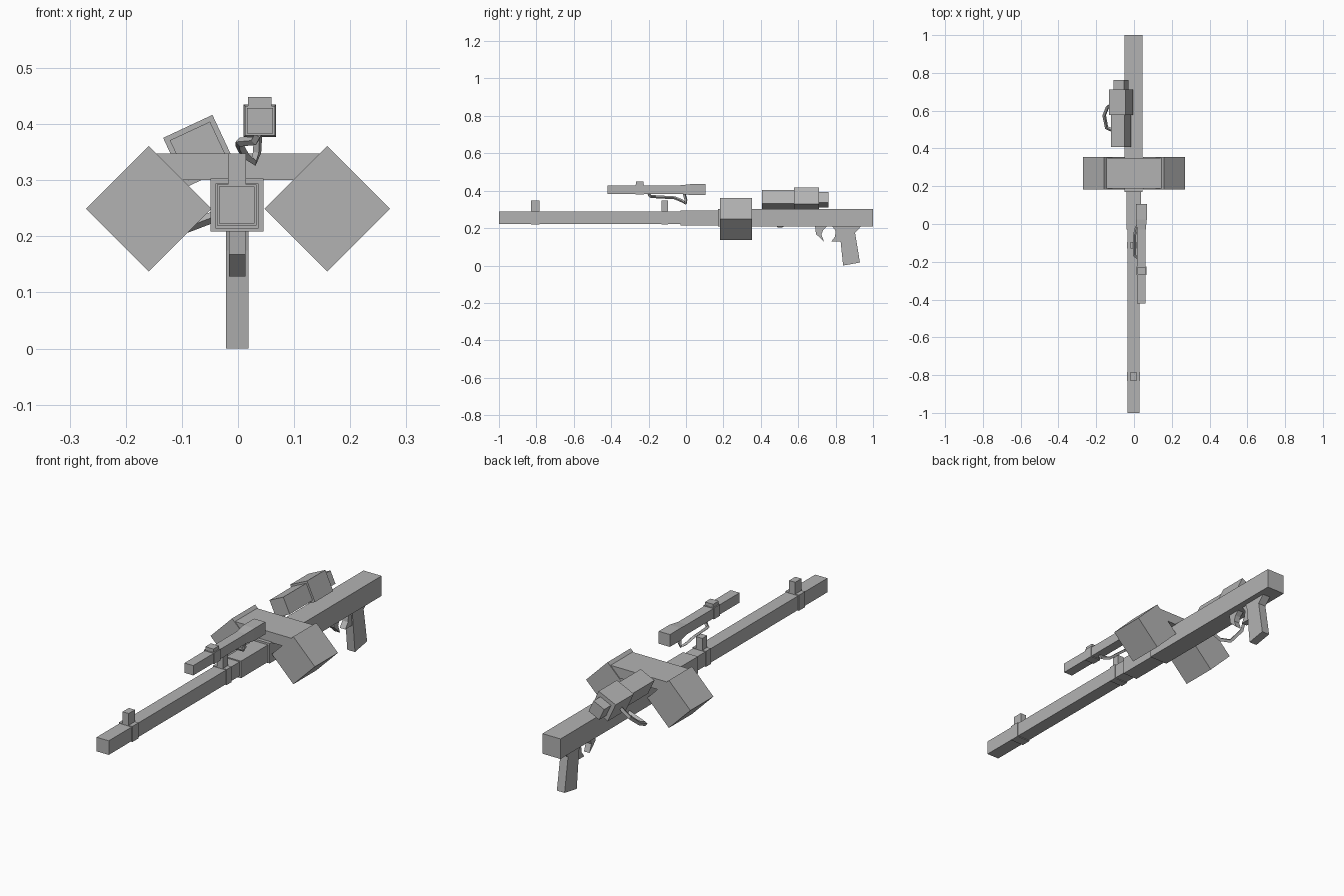
import bpy, bmesh, math
from mathutils import Matrix, Vector

cube = bpy.data.objects.get("Cube")
if cube:
    bpy.data.objects.remove(cube, do_unlink=True)

grey = bpy.data.materials.new("plain_grey")
grey.use_nodes = True
grey.diffuse_color = (0.45, 0.45, 0.45, 1)
grey.node_tree.nodes["Principled BSDF"].inputs["Base Color"].default_value = grey.diffuse_color


def add(name, mesh):
    mesh.name = name
    mesh.materials.clear()
    mesh.materials.append(grey)
    obj = bpy.data.objects.new(name, mesh)
    bpy.context.collection.objects.link(obj)
    return obj


def finish(name, bm):
    bmesh.ops.recalc_face_normals(bm, faces=bm.faces)
    mesh = bpy.data.meshes.new(name)
    bm.to_mesh(mesh)
    bm.free()
    return add(name, mesh)


def box(name, x, z, width, height, y0, y1, roll=0):
    """Box centred on (x, z), running from y0 to y1, rolled about its length."""
    bm = bmesh.new()
    bmesh.ops.create_cube(bm, size=1)
    m = (Matrix.Translation((x, (y0 + y1) / 2, z))
         @ Matrix.Rotation(math.radians(-roll), 4, 'Y')
         @ Matrix.Diagonal((width, y1 - y0, height, 1)))
    bmesh.ops.transform(bm, matrix=m, verts=bm.verts)
    return finish(name, bm)


def loft(name, x, z, stations):
    """Square tube through (y, width) stations."""
    bm = bmesh.new()
    rings = []
    for y, w in stations:
        h = w / 2
        rings.append([bm.verts.new((x + sx * h, y, z + sz * h))
                      for sx, sz in ((-1, -1), (1, -1), (1, 1), (-1, 1))])
    for a, b in zip(rings, rings[1:]):
        for i in range(4):
            j = (i + 1) % 4
            bm.faces.new((a[i], a[j], b[j], b[i]))
    bm.faces.new(rings[0])
    bm.faces.new(rings[-1])
    return finish(name, bm)


def prism(name, profile, x, width):
    """Side profile of (y, z) points pushed out along x."""
    bm = bmesh.new()
    face = bm.faces.new([bm.verts.new((x - width / 2, y, z)) for y, z in profile])
    out = bmesh.ops.extrude_face_region(bm, geom=[face])
    verts = [v for v in out["geom"] if isinstance(v, bmesh.types.BMVert)]
    bmesh.ops.translate(bm, verts=verts, vec=Vector((width, 0, 0)))
    return finish(name, bm)


def rod(name, points, radius):
    """Four-sided rod along a path."""
    curve = bpy.data.curves.new(name, 'CURVE')
    curve.dimensions = '3D'
    curve.bevel_depth = radius
    curve.bevel_resolution = 0
    curve.use_fill_caps = True
    spline = curve.splines.new('POLY')
    spline.points.add(len(points) - 1)
    for p, co in zip(spline.points, points):
        p.co = (*co, 1)
    temp = bpy.data.objects.new(name + "_path", curve)
    mesh = bpy.data.meshes.new_from_object(temp)
    bpy.data.objects.remove(temp)
    for poly in mesh.polygons:
        poly.use_smooth = False
    add(name, mesh)


# Main tube: barrel, sleeve and receiver
AX, AZ = -0.002, 0.256
box("barrel", AX, AZ, 0.063, 0.066, -1, -0.03)
box("sleeve", AX, AZ - 0.002, 0.077, 0.08, -0.03, 0.18)
box("receiver", AX, AZ, 0.094, 0.094, 0.17, 1)

# Barrel sights with collars
for name, y, half in (("front_sight", -0.807, 0.023), ("rear_sight", -0.113, 0.018)):
    box(name + "_collar", AX, AZ, 0.07, 0.073, y - half, y + half)
    box(name + "_post", AX, 0.31, 0.032, 0.076, y - half, y + half)

# Twin drums turned on edge, joined by a bridge
for name, side in (("left_drum", 1), ("right_drum", -1)):
    box(name, side * 0.159, 0.249, 0.158, 0.158, 0.183, 0.354, 45)
box("drum_bridge", 0, 0.324, 0.31, 0.048, 0.187, 0.35)

# Slim scope beside the barrel
SX, SZ = 0.039, 0.406
loft("slim_scope", SX, SZ, ((-0.42, 0.046), (-0.03, 0.046), (0.025, 0.058), (0.105, 0.058)))
box("scope_ring", SX, SZ, 0.053, 0.053, -0.27, -0.225)
box("scope_knob", SX, 0.43, 0.042, 0.036, -0.268, -0.227)
rod("scope_bracket", [(0.036, -0.2, 0.382), (0.03, -0.19, 0.37), (0.003, -0.165, 0.368),
                      (0.003, -0.06, 0.362), (0.012, -0.02, 0.345),
                      (0.028, -0.002, 0.333), (0.034, 0, 0.35), (0.036, -0.01, 0.385)], 0.008)

# Rolled wide scope over the receiver
for name, size, y0, y1 in (("wide_scope_front", 0.079, 0.407, 0.58),
                           ("wide_scope_body", 0.097, 0.577, 0.712),
                           ("wide_scope_eyepiece", 0.061, 0.71, 0.763)):
    box(name, -0.069, 0.352, size, size, y0, y1, 25)
rod("side_handle", [(-0.045, 0.49, 0.234), (-0.1, 0.49, 0.213), (-0.145, 0.51, 0.213),
                    (-0.158, 0.575, 0.245), (-0.14, 0.62, 0.285), (-0.105, 0.635, 0.325)], 0.01)

# Grip, guard and trigger
prism("grip", [(0.813, 0.215), (0.941, 0.215), (0.904, 0.175), (0.93, 0.016),
               (0.84, 0), (0.822, 0.175)], -0.001, 0.04)
prism("trigger_guard", [(0.69, 0.212), (0.695, 0.168), (0.738, 0.128), (0.724, 0.165),
                        (0.733, 0.19), (0.755, 0.212)], -0.0015, 0.029)
prism("trigger", [(0.78, 0.212), (0.8, 0.185), (0.797, 0.155), (0.777, 0.128),
                  (0.832, 0.128), (0.83, 0.212)], -0.0015, 0.029)
